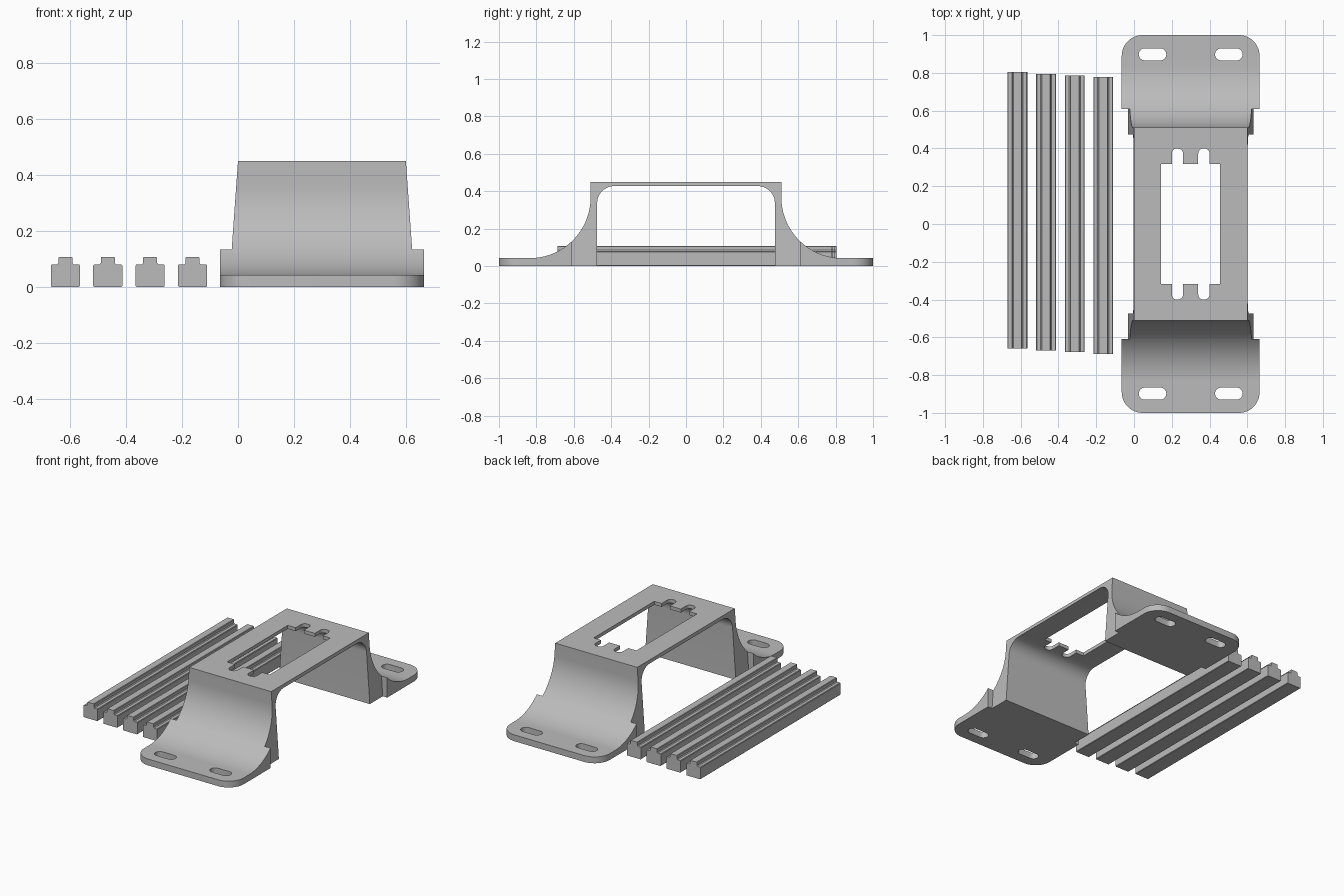
import bpy, bmesh, math

if "Cube" in bpy.data.objects:
    bpy.data.objects.remove(bpy.data.objects["Cube"])

grey = bpy.data.materials.new("plain grey")
grey.use_nodes = True
COLOUR = (0.5, 0.5, 0.5, 1)
grey.diffuse_color = COLOUR
grey.node_tree.nodes["Principled BSDF"].inputs["Base Color"].default_value = COLOUR

MID = 0.3        # bracket centre line in x
TOP = 0.45       # height of the bridge
STEP = 0.61      # where the leg meets the wide foot
WALL = 0.51      # outer wall of the leg
FOOT = 0.042     # foot thickness
R = 0.325        # radius of the sweeping curve


def arc(cx, cy, r, start, end, n=20):
    return [(cx + r * math.cos(math.radians(start + (end - start) * i / n)),
             cy + r * math.sin(math.radians(start + (end - start) * i / n)))
            for i in range(n + 1)]


def prism(name, points, lower, upper):
    """Join two copies of an outline, placed by the functions lower and upper."""
    bm = bmesh.new()
    a = [bm.verts.new(lower(*p)) for p in points]
    b = [bm.verts.new(upper(*p)) for p in points]
    bm.faces.new(a)
    bm.faces.new(b)
    for i in range(len(a)):
        j = (i + 1) % len(a)
        bm.faces.new((a[i], a[j], b[j], b[i]))
    bmesh.ops.recalc_face_normals(bm, faces=bm.faces)
    mesh = bpy.data.meshes.new(name)
    bm.to_mesh(mesh)
    bm.free()
    mesh.materials.append(grey)
    obj = bpy.data.objects.new(name, mesh)
    bpy.context.collection.objects.link(obj)
    return obj


def activate(obj):
    bpy.ops.object.select_all(action='DESELECT')
    obj.select_set(True)
    bpy.context.view_layer.objects.active = obj


def cut(obj, outline, low, high):
    cutter = prism("cutter", outline, lambda x, y: (x, y, low), lambda x, y: (x, y, high))
    cutter.hide_render = True
    mod = obj.modifiers.new("cut", 'BOOLEAN')
    mod.operation, mod.solver, mod.object = 'DIFFERENCE', 'EXACT', cutter
    activate(obj)
    bpy.ops.object.modifier_apply(modifier=mod.name)
    bpy.data.objects.remove(cutter)


def smooth(obj):
    activate(obj)
    bpy.ops.object.shade_smooth_by_angle(angle=math.radians(30))


# Curve from the upright wall down to the foot
sweep = arc(WALL + R, FOOT + R, R, 180, 270, 32)
z_step = FOOT + R - math.sqrt(R * R - (WALL + R - STEP) ** 2)

# Bridge and both legs, narrowing towards the top
half = [(WALL, TOP)] + [p for p in sweep if p[0] < STEP - 0.002]
half += [(STEP, z_step), (STEP, 0), (0.475, 0)] + arc(0.385, 0.337, 0.09, 0, 90, 12)
profile = half + [(-y, z) for y, z in reversed(half)]


def taper(z):
    return 0.3 + 0.032 * (1 - z / TOP)


bridge = prism("bridge", profile,
               lambda y, z: (MID - taper(z), y, z),
               lambda y, z: (MID + taper(z), y, z))

# Opening with two round-cornered notches at each end
side = [(0.142, 0.317)]
for left in (0.2, 0.34):
    right = left + 0.06
    side += [(left, 0.317)] + arc(left + 0.027, 0.373, 0.027, 180, 90, 6)
    side += arc(right - 0.027, 0.373, 0.027, 90, 0, 6) + [(right, 0.317)]
side += [(0.454, 0.317)]
cut(bridge, side + [(x, -y) for x, y in reversed(side)], 0.3, 0.6)
smooth(bridge)

# Wide feet with rounded corners and two screw slots each
foot_profile = [(STEP, 0), (STEP, z_step)]
foot_profile += [p for p in sweep if p[0] > STEP + 0.002] + [(1, FOOT), (1, 0)]
for name, s in (("front_foot", -1), ("back_foot", 1)):
    foot = prism(name, foot_profile,
                 lambda y, z: (MID - 0.365, s * y, z),
                 lambda y, z: (MID + 0.365, s * y, z))
    bm = bmesh.new()
    bm.from_mesh(foot.data)
    corners = [e for e in bm.edges
               if all(abs(v.co.y) > 0.999 for v in e.verts)
               and abs(e.verts[0].co.x - e.verts[1].co.x) < 0.001]
    bmesh.ops.bevel(bm, geom=corners, offset=0.11, offset_type='OFFSET',
                    segments=12, profile=0.5, affect='EDGES')
    bm.to_mesh(foot.data)
    bm.free()
    for x in (0.098, 0.502):
        slot = arc(x + 0.041, s * 0.898, 0.032, -90, 90, 12)
        slot += arc(x - 0.041, s * 0.898, 0.032, 90, 270, 12)
        cut(foot, slot, -0.1, 0.2)
    smooth(foot)

# Four loose rails with a raised rib, each set slightly further forward
rail_half = [(0.049, 0), (0.052, 0.003), (0.052, 0.076), (0.049, 0.08),
             (0.03, 0.08), (0.025, 0.085), (0.025, 0.104), (0.022, 0.107)]
rail_profile = rail_half + [(-x, z) for x, z in reversed(rail_half)]
for i in range(4):
    cx = -0.617 + 0.1515 * i
    back = 0.804 - 0.009 * i
    prism("rail_%d" % (i + 1), rail_profile,
          lambda x, z: (cx + x, back - 1.464, z),
          lambda x, z: (cx + x, back, z))
